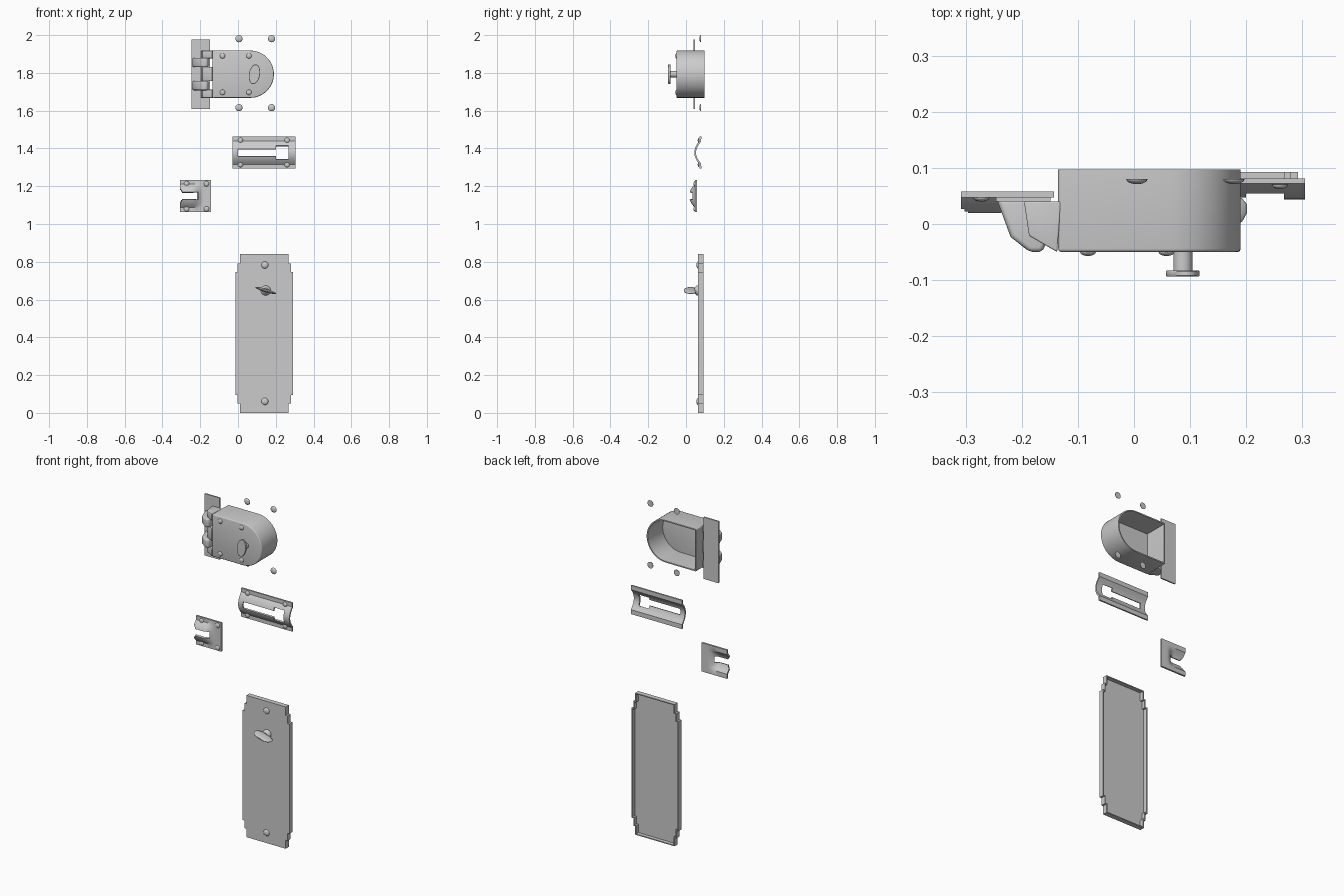
import bpy, bmesh
from math import sin, cos, pi, radians

if "Cube" in bpy.data.objects:
    bpy.data.objects.remove(bpy.data.objects["Cube"])


def finish(name, bm, bevel=0, segs=3, thick=0, fix=True):
    """Turn a bmesh into a named object, apply bevel / shell, smooth shade."""
    if fix:
        bmesh.ops.recalc_face_normals(bm, faces=bm.faces)
    me = bpy.data.meshes.new(name)
    bm.to_mesh(me)
    bm.free()
    ob = bpy.data.objects.new(name, me)
    bpy.context.collection.objects.link(ob)
    bpy.ops.object.select_all(action='DESELECT')
    ob.select_set(True)
    bpy.context.view_layer.objects.active = ob
    if bevel:
        m = ob.modifiers.new("bevel", 'BEVEL')
        m.width, m.segments = bevel, segs
        m.limit_method, m.angle_limit = 'ANGLE', radians(35)
        bpy.ops.object.modifier_apply(modifier=m.name)
    if thick:
        m = ob.modifiers.new("shell", 'SOLIDIFY')
        m.thickness, m.offset = thick, -1
        bpy.ops.object.modifier_apply(modifier=m.name)
    bpy.ops.object.shade_smooth_by_angle(angle=radians(35))
    return ob


def prism(name, pts, a, b, axis='y', open_back=False, **kw):
    """Extrude an outline: (x, z) along y, or (x, y) along z."""
    put = (lambda p, t: (p[0], t, p[1])) if axis == 'y' else (lambda p, t: (p[0], p[1], t))
    bm = bmesh.new()
    lo = [bm.verts.new(put(p, a)) for p in pts]
    hi = [bm.verts.new(put(p, b)) for p in pts]
    n = len(pts)
    for i in range(n):
        bm.faces.new((lo[i], lo[(i + 1) % n], hi[(i + 1) % n], hi[i]))
    bm.faces.new(lo)
    if not open_back:
        bm.faces.new(hi)
    return finish(name, bm, **kw)


def turned(name, x, z, prof, sx=1, sz=1, rot=0, n=28):
    """Stack of ellipses along y from (radius, y) pairs."""
    bm = bmesh.new()
    rings = []
    for r, y in prof:
        ring = []
        for i in range(n):
            t = 2 * pi * i / n
            u, v = r * sx * cos(t), r * sz * sin(t)
            ring.append(bm.verts.new((x + u * cos(rot) - v * sin(rot), y,
                                      z + u * sin(rot) + v * cos(rot))))
        rings.append(ring)
    for p, q in zip(rings, rings[1:]):
        for i in range(n):
            bm.faces.new((p[i], p[(i + 1) % n], q[(i + 1) % n], q[i]))
    bm.faces.new(rings[0])
    bm.faces.new(rings[-1])
    return finish(name, bm)


def screw(name, x, z, y, r=0.014, h=0.007):
    dome = [(r * cos(t), y - h * sin(t)) for t in (0, .25, .5, .75, 1, 1.25, 1.48)]
    turned(name, x, z, dome, n=20)


def sheet(name, xs, ds, zc, depth, hole, thick):
    """Bent sheet: grid in x and d = z - zc, skipping faces inside the hole."""
    bm = bmesh.new()
    g = [[bm.verts.new((x, depth(x, d), zc + d)) for d in ds] for x in xs]
    for i in range(len(xs) - 1):
        for j in range(len(ds) - 1):
            if not hole((xs[i] + xs[i + 1]) / 2, (ds[j] + ds[j + 1]) / 2):
                bm.faces.new((g[i][j], g[i + 1][j], g[i + 1][j + 1], g[i][j + 1]))
    bmesh.ops.delete(bm, geom=[v for v in bm.verts if not v.link_faces], context='VERTS')
    return finish(name, bm, thick=thick, fix=False)


# Lock case: D-shaped shell, open at the back
ZC, R = 1.793, 0.125
outline = [(-0.135, ZC + R), (-0.135, ZC - R)]
outline += [(0.065 + R * sin(t), ZC - R * cos(t)) for t in (pi * i / 32 for i in range(33))]
prism("lock_case", outline, -0.05, 0.097, open_back=True, bevel=0.006, thick=0.007)

# Case lugs, strike knuckles between them, and the strike plate
lug = [(-0.137, -0.05), (-0.187, -0.021), (-0.196, 0.04), (-0.13, 0.04)]
for i, (a, b) in enumerate([(1.668, 1.711), (1.756, 1.832), (1.877, 1.918)]):
    prism(f"case_lug_{i}", lug, a, b, axis='z', bevel=0.003)
knuckle = [(-0.245, 0.045), (-0.22, -0.023), (-0.186, -0.05), (-0.163, -0.05),
           (-0.155, -0.03), (-0.155, 0.045)]
for i, z in enumerate((1.733, 1.855)):
    prism(f"strike_knuckle_{i}", knuckle, z - 0.025, z + 0.025, axis='z', bevel=0.009, segs=4)
prism("strike_plate", [(-0.246, 1.61), (-0.149, 1.61), (-0.149, 1.976), (-0.246, 1.976)],
      0.04, 0.048)

# Turn knob on the case
turned("knob_stem", 0.087, ZC, [(0.017, -0.045), (0.017, -0.086)])
turned("knob_grip", 0.087, ZC, [(0.96, -0.083), (1, -0.085), (1, -0.092), (0.96, -0.094)],
       sx=0.029, sz=0.053, rot=radians(-10))

# Case screws and loose screws
for i, x in enumerate((-0.082, 0.058)):
    for j, z in enumerate((1.697, 1.89)):
        screw(f"case_screw_{i}{j}", x, z, -0.05)
for i, x in enumerate((0.005, 0.178)):
    for j, z in enumerate((1.616, 1.981)):
        screw(f"loose_screw_{i}{j}", x, z, 0.08, r=0.019, h=0.009)

# Long keeper: bowed sheet with a stepped slot
half = [0.02, 0.028, 0.037, 0.045, 0.053, 0.062, 0.085]
ds = [-d for d in reversed(half)] + [-0.01, 0, 0.01] + half
sheet("long_keeper", [-0.03, 0, 0.1, 0.2, 0.267, 0.305], ds, 1.378,
      lambda x, d: 0.072 - 0.028 * max(0, 1 - (d / 0.062) ** 2),
      lambda x, d: (0 < x < 0.2 and abs(d) < 0.02) or (0.2 < x < 0.267 and abs(d) < 0.037),
      0.009)
for i, x in enumerate((0.013, 0.26)):
    for j, z in enumerate((1.314, 1.443)):
        screw(f"long_keeper_screw_{i}{j}", x, z, 0.07, h=0.008)


# Short keeper: bulge fading to a flat plate, slot open on the left
def bulge(x, d):
    t = min(1, max(0, (-0.185 - x) / 0.055))
    return 0.047 - 0.031 * max(0, 1 - (d / 0.062) ** 2) * t * t * (3 - 2 * t)


xs = [-0.308, -0.302, -0.296, -0.27] + [-0.25 + 0.01 * i for i in range(9)] + [-0.143]
sheet("short_keeper", xs, ds, 1.149, bulge,
      lambda x, d: x < -0.21 and abs(d) < (0.037 if x < -0.302 else 0.028 if x < -0.296 else 0.02),
      0.011)
for i, x in enumerate((-0.272, -0.167)):
    for j, z in enumerate((1.08, 1.213)):
        screw(f"short_keeper_screw_{i}{j}", x, z, 0.047)

# Escutcheon: stepped outline, hollow behind
PX = 0.139
q = [(0.129, 0.42), (0.141, 0.37), (0.153, 0.325)]     # (half width, half height) steps
quarter = [(q[0][0], q[0][1]), (q[0][0], q[1][1]), (q[1][0], q[1][1]),
           (q[1][0], q[2][1]), (q[2][0], q[2][1])]
right = quarter + [(w, -h) for w, h in reversed(quarter)]
plate = right + [(-w, h) for w, h in reversed(right)]
prism("escutcheon", [(PX + w, 0.42 + h) for w, h in plate], 0.064, 0.093,
      open_back=True, thick=0.008)
for i, z in enumerate((0.061, 0.783)):
    screw(f"escutcheon_screw_{i}", 0.142, z, 0.065, r=0.019, h=0.01)

# Thumb turn on the escutcheon
turned("thumb_turn_base", 0.147, 0.648, [(0.026, 0.066), (0.026, 0.058), (0.022, 0.052), (0.014, 0.045)])
turned("thumb_turn_blade", 0.147, 0.648,
       [(0.35, -0.01), (0.6, -0.006), (0.85, 0.005), (1, 0.02), (1, 0.035), (0.85, 0.045), (0.45, 0.054)],
       sx=0.057, sz=0.009, rot=radians(-17))
